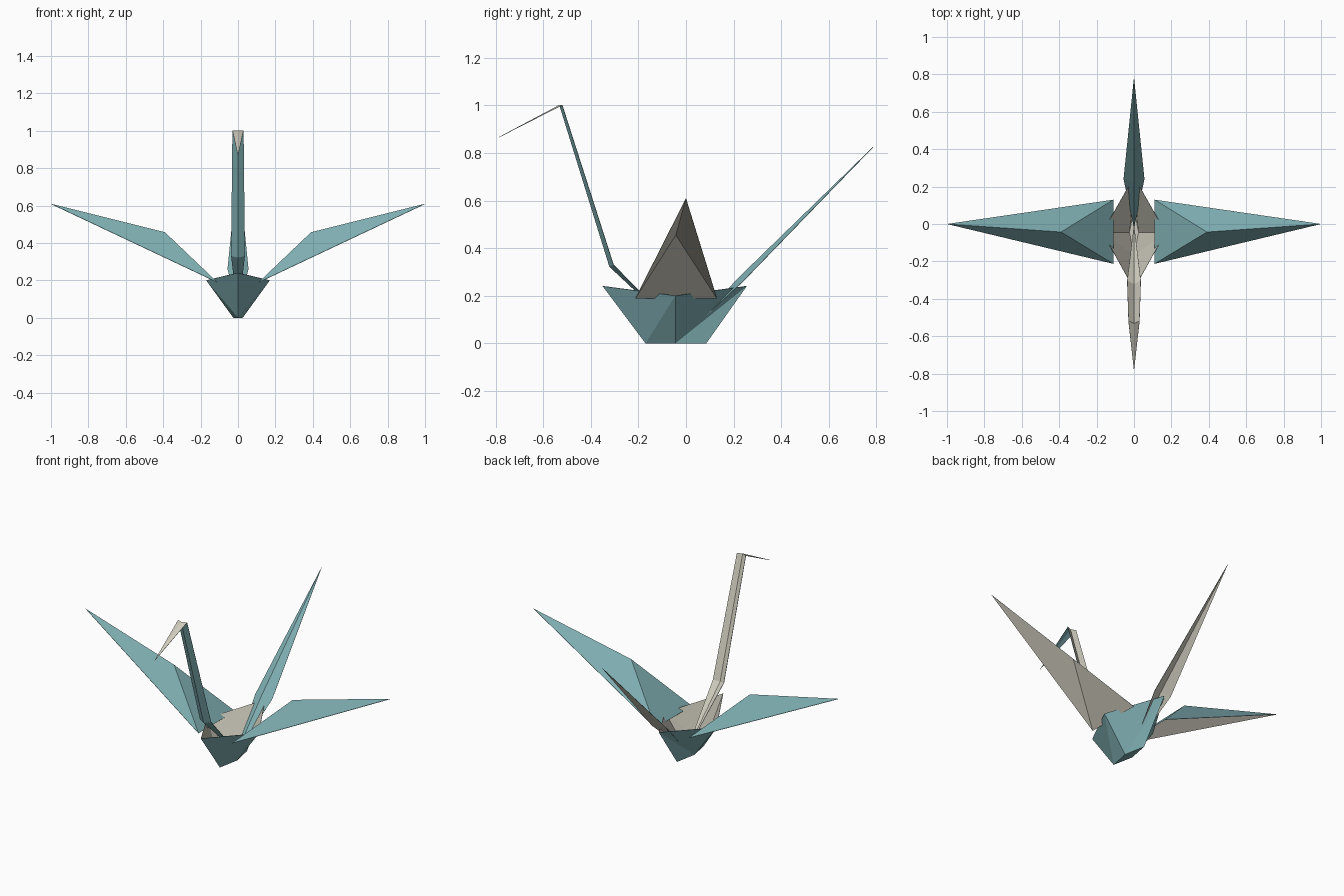
import bpy
from mathutils import Vector

if "Cube" in bpy.data.objects:
    bpy.data.objects.remove(bpy.data.objects["Cube"])


def paper(name, color):
    mat = bpy.data.materials.new(name)
    mat.diffuse_color = color
    mat.use_nodes = True
    mat.node_tree.nodes["Principled BSDF"].inputs["Base Color"].default_value = mat.diffuse_color
    return mat


OUTER = paper("teal_paper", (0.21, 0.42, 0.44, 1))
INNER = paper("cream_paper", (0.62, 0.60, 0.51, 1))


def folded_sheet(name, points, faces, toward):
    """Right half of a folded sheet, teal side facing 'toward', mirrored in x."""
    pts = {k: Vector(v) for k, v in points.items()}
    keys = list(pts)
    polys = []
    for face in faces:
        a, b, c = (pts[k] for k in face[:3])
        if (b - a).cross(c - a).dot(Vector(toward) - a) < 0:
            face = face[::-1]
        polys.append([keys.index(k) for k in face])
    mesh = bpy.data.meshes.new(name)
    mesh.from_pydata(list(pts.values()), [], polys)
    mesh.materials.append(OUTER)
    mesh.materials.append(INNER)
    obj = bpy.data.objects.new(name, mesh)
    bpy.context.collection.objects.link(obj)
    mirror = obj.modifiers.new("mirror", 'MIRROR')
    mirror.merge_threshold = 0.0005
    # thin paper with a cream reverse side
    solid = obj.modifiers.new("paper", 'SOLIDIFY')
    solid.thickness = 0.002
    solid.offset = -1
    solid.material_offset = 1
    return obj


# Open bowl-shaped body
folded_sheet("body", {
    "F": (0, -0.35, 0.24), "T": (0, 0.255, 0.24), "S": (0.17, -0.045, 0.20),
    "B": (0, -0.17, 0), "M": (0.025, -0.045, 0), "D": (0, 0.085, 0),
}, ["FBS", "BMS", "MTS", "MDT", "BDM"], (5, -0.04, -1))

# Pair of raised wings
folded_sheet("wings", {
    "A": (0.11, -0.213, 0.19), "C": (0.11, 0.13, 0.19),
    "R": (0.39, -0.043, 0.457), "P": (1.0, 0, 0.61),
}, ["ACR", "ARP", "CPR"], (0.4, 0, 5))

# Neck with bent-down head
folded_sheet("neck_and_head", {
    "N": (0, 0, 0.02),
    "C": (0, -0.322, 0.322), "E": (0.037, -0.305, 0.33),
    "K": (0, -0.532, 1.0), "L": (0.03, -0.52, 1.0),
    "H": (0, -0.785, 0.865),
}, ["NCE", "CKLE", "KHL"], (0.01, -0.6, 0.45))

# Upward pointing tail
folded_sheet("tail", {
    "N": (0, -0.02, 0.02), "C": (0, 0.222, 0.278),
    "E": (0.056, 0.24, 0.262), "P": (0, 0.785, 0.825),
}, ["NCE", "CPE"], (0, 0, 5))
